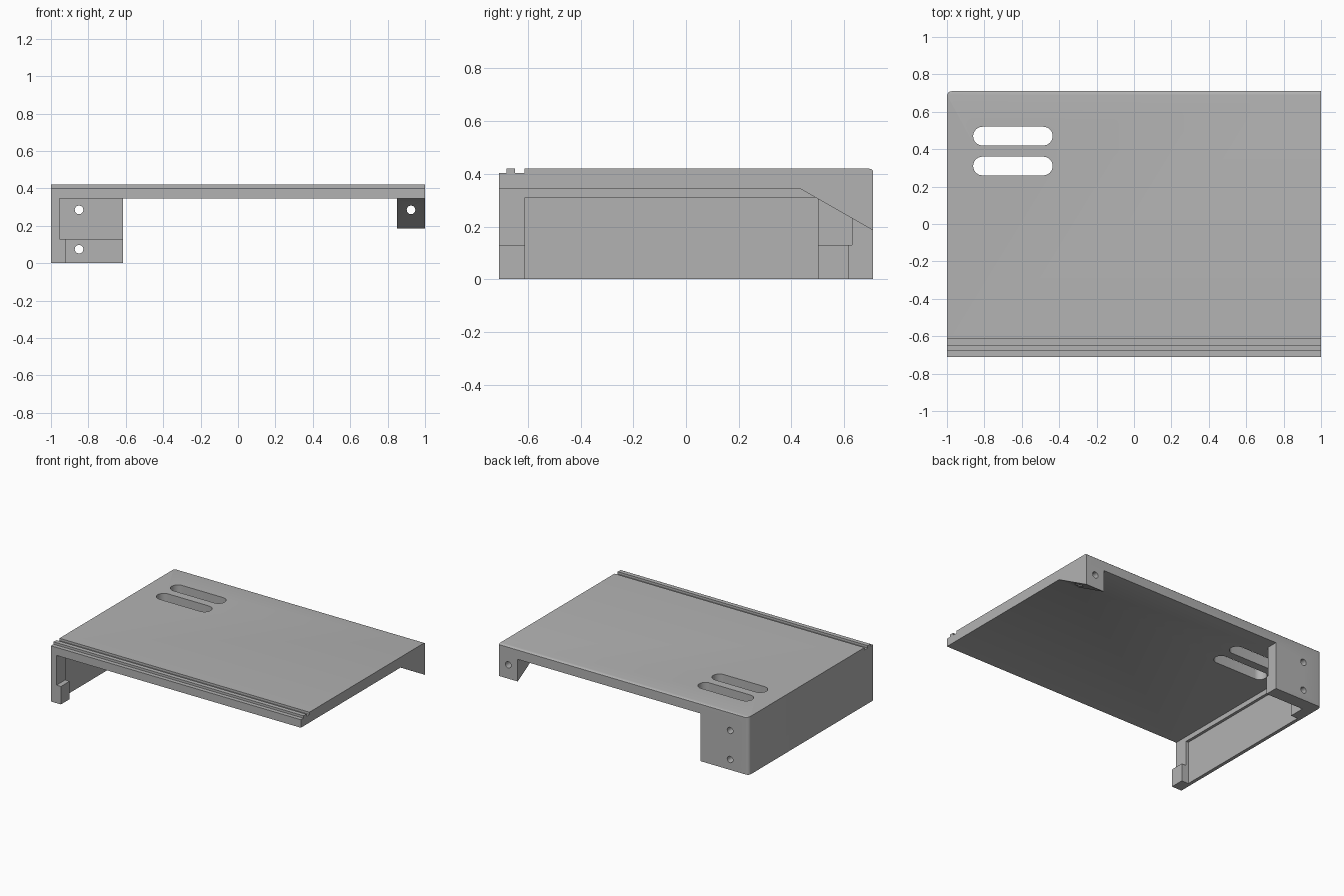
import bpy, bmesh, math
from mathutils import Vector

cube = bpy.data.objects.get("Cube")
if cube:
    bpy.data.objects.remove(cube, do_unlink=True)

grey = bpy.data.materials.new("plain grey")
grey.use_nodes = True
grey.diffuse_color = (0.45, 0.45, 0.45, 1)
grey.node_tree.nodes["Principled BSDF"].inputs["Base Color"].default_value = (0.45, 0.45, 0.45, 1)


def prism(name, axis, points, start, end):
    """Extrude a flat outline along an axis; the outline uses the other two axes in order."""
    def place(p, d):
        co = list(p)
        co.insert("xyz".index(axis), d)
        return Vector(co)
    bm = bmesh.new()
    face = bm.faces.new([bm.verts.new(place(p, start)) for p in points])
    extruded = bmesh.ops.extrude_face_region(bm, geom=[face])
    moved = [g for g in extruded["geom"] if isinstance(g, bmesh.types.BMVert)]
    bmesh.ops.translate(bm, verts=moved, vec=place((0, 0), end - start))
    bmesh.ops.recalc_face_normals(bm, faces=bm.faces)
    mesh = bpy.data.meshes.new(name)
    bm.to_mesh(mesh)
    bm.free()
    mesh.materials.append(grey)
    obj = bpy.data.objects.new(name, mesh)
    bpy.context.collection.objects.link(obj)
    return obj


def box(name, x, y, z):
    return prism(name, "x", [(y[0], z[0]), (y[1], z[0]), (y[1], z[1]), (y[0], z[1])], *x)


def arc(cx, cy, r, a0, a1, n):
    angles = [math.radians(a0 + (a1 - a0) * i / n) for i in range(n + 1)]
    return [(cx + r * math.cos(a), cy + r * math.sin(a)) for a in angles]


def combine(body, tool, operation):
    mod = body.modifiers.new(tool.name, "BOOLEAN")
    mod.operation = operation
    mod.solver = "EXACT"
    mod.object = tool
    bpy.context.view_layer.objects.active = body
    bpy.ops.object.modifier_apply(modifier=mod.name)
    bpy.data.objects.remove(tool, do_unlink=True)


BACK, UNDER, TOP, STEP = 0.71, 0.345, 0.42, 0.403

# Top plate with front ridge, groove and softened rear edge
profile = [(-BACK, UNDER), (BACK, UNDER)]
profile += [(BACK, 0.412), (0.703, 0.418), (0.69, TOP)]
profile += [(-0.612, TOP), (-0.612, STEP), (-0.648, STEP), (-0.648, TOP),
            (-0.68, TOP), (-0.68, STEP), (-BACK, STEP)]
body = prism("desk_cover", "x", profile, -1, 1)

# Side wall, its posts and the upper rail framing the recess
side = [(-BACK, 0), (0.62, 0), (0.62, 0.13), (0.64, 0.13), (0.64, UNDER), (-BACK, UNDER)]
post = [(-0.99, 0), (-0.92, 0), (-0.92, 0.13), (-0.955, 0.13),
        (-0.955, 0.36), (-0.99, 0.36)]
parts = [
    prism("side_wall", "x", side, -1, -0.975),
    prism("front_post", "y", post, -BACK, -0.61),
    prism("rear_post", "y", post, 0.5, 0.64),
    box("upper_rail", (-0.99, -0.955), (-0.62, 0.51), (0.31, 0.36)),
]

# Rear mounting tab and triangular lug
tab = [(0.615, 0), (BACK, 0), (BACK, UNDER), (0.63, UNDER), (0.63, 0.13), (0.615, 0.13)]
parts.append(prism("rear_tab", "x", tab, -1, -0.615))
parts.append(prism("rear_lug", "x", [(0.43, UNDER), (BACK, 0.185), (BACK, UNDER)], 0.85, 1))
for part in parts:
    combine(body, part, "UNION")

# Rounded slots through the plate
for y in (0.31, 0.47):
    outline = arc(-0.81, y, 0.05, 90, 270, 16) + arc(-0.485, y, 0.05, -90, 90, 16)
    combine(body, prism("slot_cutter", "z", outline, 0.2, 0.6), "DIFFERENCE")

# Screw holes through the tab and lug
for x, z in ((-0.85, 0.285), (-0.85, 0.075), (0.925, 0.285)):
    outline = arc(x, z, 0.023, 0, 360, 24)[:-1]
    combine(body, prism("hole_cutter", "y", outline, 0.4, 0.8), "DIFFERENCE")

# Rounded vertical rear corner
corner = [(-1.1, 0.8), (-1.1, 0.685), (-1, 0.685)]
corner += arc(-0.975, 0.685, 0.025, 180, 90, 6)[1:] + [(-0.975, 0.8)]
combine(body, prism("corner_cutter", "z", corner, -0.1, 0.6), "DIFFERENCE")

# Merge coplanar faces left by the cuts
bm = bmesh.new()
bm.from_mesh(body.data)
bmesh.ops.remove_doubles(bm, verts=bm.verts, dist=0.0001)
bmesh.ops.dissolve_limit(bm, angle_limit=math.radians(0.5), verts=bm.verts, edges=bm.edges)
bm.to_mesh(body.data)
bm.free()

body.select_set(True)
bpy.context.view_layer.objects.active = body
bpy.ops.object.shade_smooth_by_angle(angle=math.radians(35))
